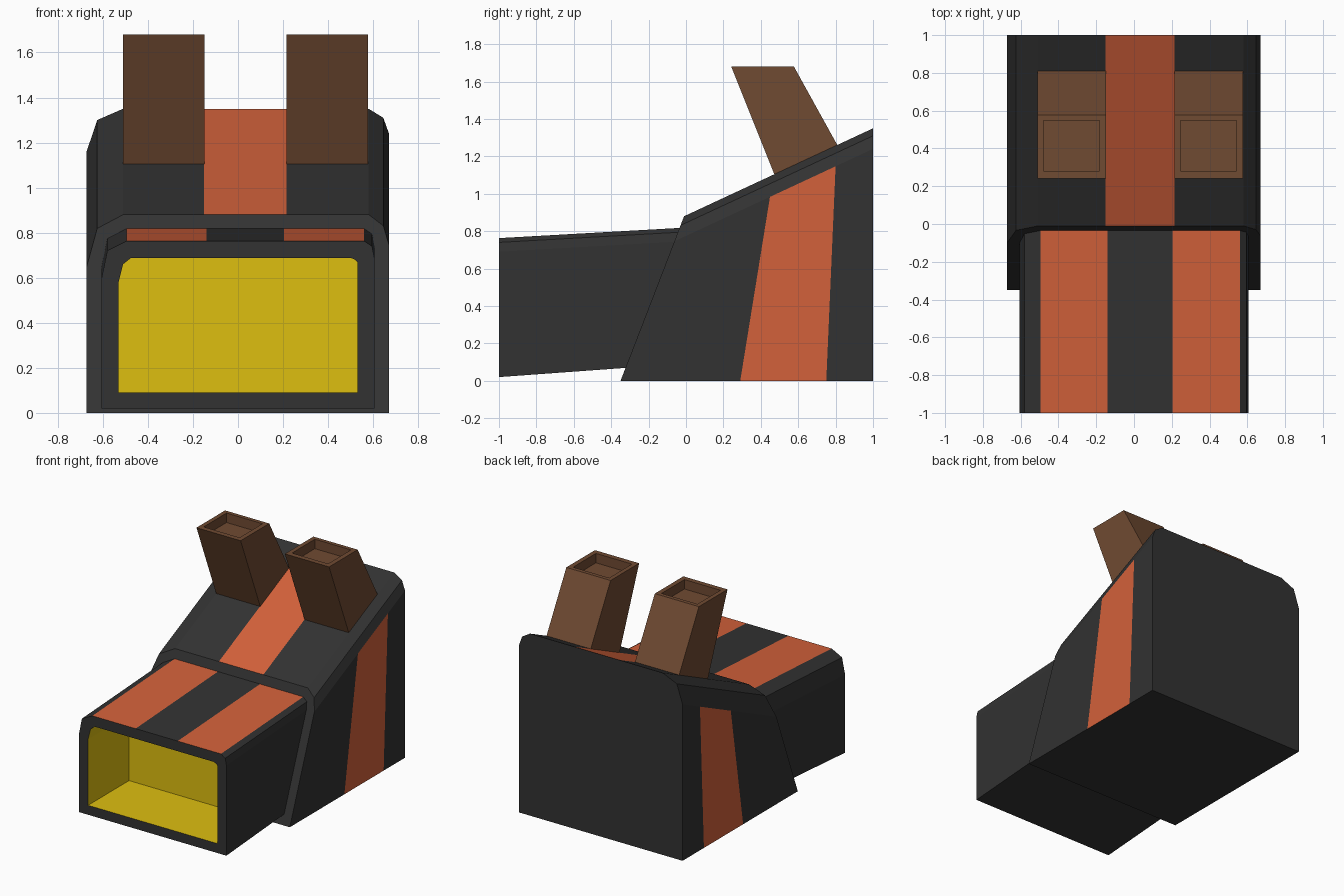
import bpy, bmesh
from mathutils import Vector

if "Cube" in bpy.data.objects:
    bpy.data.objects.remove(bpy.data.objects["Cube"])


def material(name, rgb):
    m = bpy.data.materials.new(name)
    m.diffuse_color = (*rgb, 1)
    m.use_nodes = True
    m.node_tree.nodes["Principled BSDF"].inputs["Base Color"].default_value = m.diffuse_color
    return m


CHARCOAL = material("charcoal", (0.032, 0.032, 0.032))
ORANGE = material("burnt_orange", (0.65, 0.12, 0.043))
YELLOW = material("yellow", (0.73, 0.52, 0.005))
BROWN = material("brown", (0.162, 0.069, 0.032))


def loft(rings, rule=lambda ring, side: 0):
    """Closed skin over rings of equal point count; rule picks the material."""
    bm = bmesh.new()
    vs = [[bm.verts.new(p) for p in r] for r in rings]
    n = len(rings[0])
    for i in range(len(rings) - 1):
        for k in range(n):
            j = (k + 1) % n
            f = bm.faces.new((vs[i][k], vs[i][j], vs[i + 1][j], vs[i + 1][k]))
            f.material_index = rule(i, k)
    bm.faces.new(vs[0])
    bm.faces.new(vs[-1]).material_index = rule(len(rings) - 1, -1)
    bmesh.ops.recalc_face_normals(bm, faces=bm.faces[:])
    return bm


def finish(bm, name, mats):
    me = bpy.data.meshes.new(name)
    bm.to_mesh(me)
    bm.free()
    for m in mats:
        me.materials.append(m)
    ob = bpy.data.objects.new(name, me)
    bpy.context.collection.objects.link(ob)
    return ob


# Main body: wedge with sloped top, slanted front and chamfered shoulders.
# Upper outline as (x, drop below the slope), right to left.
shoulder = [(0.67, 0.11), (0.645, 0.04), (0.58, 0), (0.215, 0), (-0.15, 0),
            (-0.51, 0), (-0.625, 0.05), (-0.672, 0.19)]
SLOPE, BASE = 0.4653, 0.8847


def body_front(x, d):
    y = (-0.35 + 0.386 * (BASE - d)) / (1 - 0.386 * SLOPE)
    return (x, y, BASE + SLOPE * y - d)


front = [(-0.672, -0.35, 0), (0.67, -0.35, 0)] + [body_front(x, d) for x, d in shoulder]
back = [(-0.672, 1, 0), (0.67, 1, 0)] + [(x, 1, BASE + SLOPE - d) for x, d in shoulder]
bm = loft([front, back], lambda i, k: 1 if i == 0 and k == 5 else 0)

# Side stripes: cut the side walls along two leaning lines
lines = [((0.29, 0), (0.45, 0.99)), ((0.75, 0), (0.80, 1.15))]
for (y0, z0), (y1, z1) in lines:
    faces = [f for f in bm.faces if abs(f.normal.x) > 0.99]
    edges = list({e for f in faces for e in f.edges})
    verts = list({v for f in faces for v in f.verts})
    bmesh.ops.bisect_plane(bm, geom=verts + edges + faces, plane_co=(0, y0, z0),
                           plane_no=Vector((0, z1 - z0, y0 - y1)))
bm.normal_update()
for f in bm.faces:
    c = f.calc_center_median()
    if abs(f.normal.x) > 0.99 and 0.4 < c.y < 0.72:
        f.material_index = 1
finish(bm, "body", [CHARCOAL, ORANGE])

# Snout: box with chamfered top corners, two top stripes and a hollow mouth
outer = [(-0.605, 0.02), (0.605, 0.02), (0.605, 0.69), (0.595, 0.74), (0.56, 0.763),
         (0.205, 0.763), (-0.14, 0.763), (-0.495, 0.763), (-0.58, 0.72), (-0.605, 0.6)]
hole = [(-0.53, 0.09), (0.53, 0.09), (0.53, 0.67), (0.52, 0.68), (0.50, 0.688),
        (0.205, 0.688), (-0.14, 0.688), (-0.475, 0.688), (-0.51, 0.66), (-0.53, 0.58)]
rear = [(x, 0.1, z + (0.08 if z < 0.1 else 0.062)) for x, z in outer]


def snout_rule(i, k):
    if i == 0 and k in (4, 6):
        return 1
    return 2 if i >= 2 else 0


bm = loft([rear, [(x, -1, z) for x, z in outer], [(x, -1, z) for x, z in hole],
           [(x, -0.52, z) for x, z in hole]], snout_rule)
finish(bm, "snout", [CHARCOAL, ORANGE, YELLOW])


# Two leaning chimneys with a shallow recess on top
def rect(x0, x1, y0, y1, z0, z1):
    return [(x0, y0, z0), (x1, y0, z0), (x1, y1, z1), (x0, y1, z1)]


for side, x0, x1 in (("left", -0.51, -0.148), ("right", 0.215, 0.578)):
    a, b = x0 + 0.032, x1 - 0.035
    bm = loft([rect(x0, x1, 0.484, 0.826, 1.075, 1.23),
               rect(x0, x1, 0.242, 0.577, 1.68, 1.68),
               rect(a, b, 0.28, 0.548, 1.68, 1.68),
               rect(a, b, 0.28, 0.548, 1.61, 1.61)])
    finish(bm, "chimney_" + side, [BROWN])
